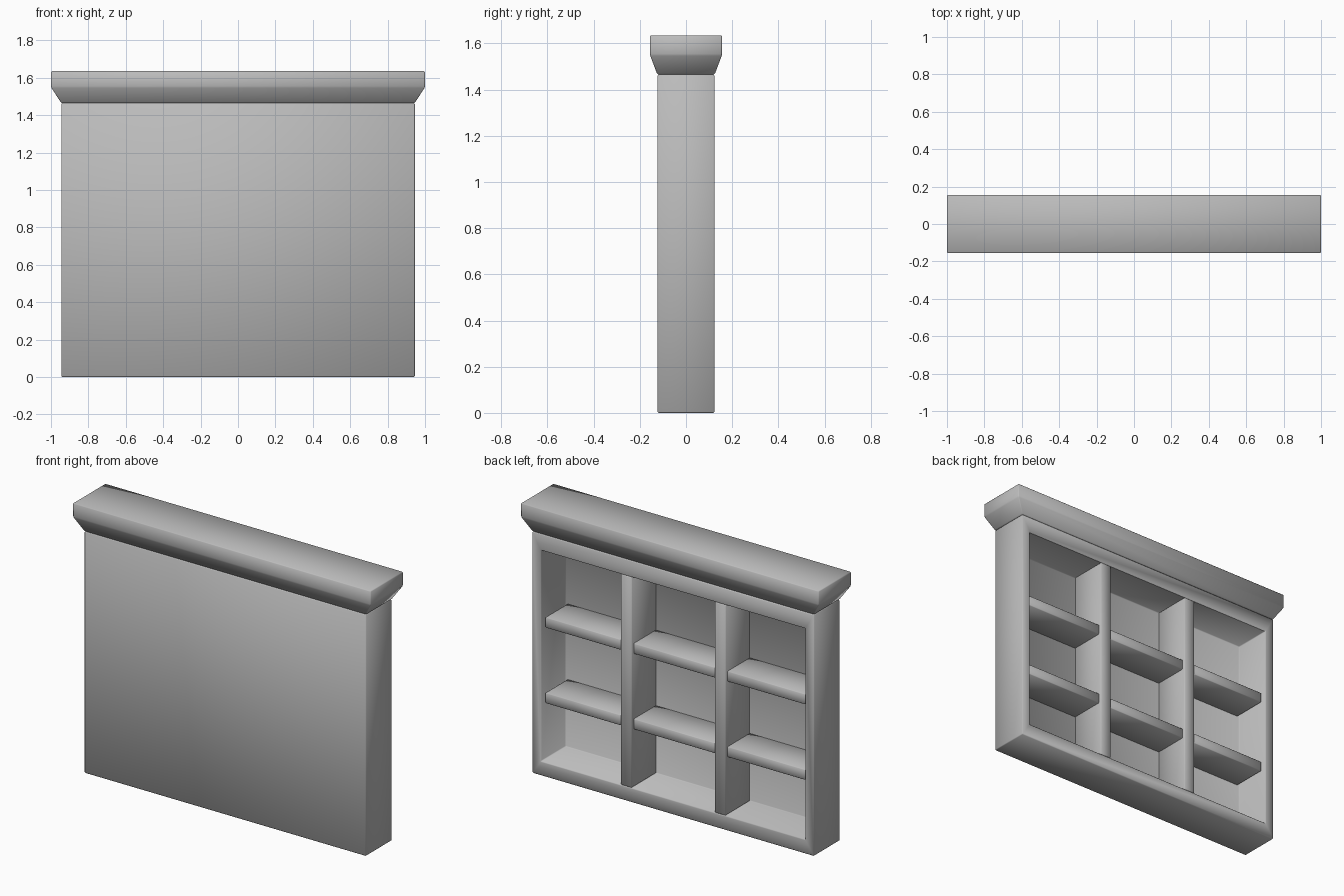
import bpy
import bmesh
import math
from mathutils import Vector

if "Cube" in bpy.data.objects:
    bpy.data.objects.remove(bpy.data.objects["Cube"], do_unlink=True)

# Material
GREY = (0.5, 0.5, 0.5, 1.0)
grey = bpy.data.materials.new("plain grey")
grey.use_nodes = True
grey.diffuse_color = GREY
grey.node_tree.nodes["Principled BSDF"].inputs["Base Color"].default_value = GREY

# Main sizes
HALF_W, HALF_D, BODY_TOP = 0.945, 0.124, 1.465
WALL, OPEN_LOW, OPEN_HIGH = 0.083, 0.087, 1.365
PANEL_Y = -0.112
DIVIDER_X, DIVIDER_W = 0.315, 0.075
SHELF_Z, SHELF_T, SHELF_SETBACK = (0.467, 0.925), 0.064, 0.02


def box(bm, low, high):
    verts = bmesh.ops.create_cube(bm, size=1)["verts"]
    low, high = Vector(low), Vector(high)
    for v in verts:
        v.co = (low + high) / 2 + v.co * (high - low)
    return verts


def finish(bm, name, bevel):
    bmesh.ops.recalc_face_normals(bm, faces=bm.faces)
    mesh = bpy.data.meshes.new(name)
    bm.to_mesh(mesh)
    bm.free()
    mesh.materials.append(grey)
    obj = bpy.data.objects.new(name, mesh)
    bpy.context.collection.objects.link(obj)
    mod = obj.modifiers.new("soft edges", 'BEVEL')
    mod.width = bevel
    mod.segments = 1
    mod.limit_method = 'ANGLE'
    mod.angle_limit = math.radians(15)
    bpy.ops.object.select_all(action='DESELECT')
    obj.select_set(True)
    bpy.context.view_layer.objects.active = obj
    bpy.ops.object.modifier_apply(modifier=mod.name)
    bpy.ops.object.shade_smooth_by_angle(angle=math.radians(50))
    return obj


# Carcass: a box with its rear face inset and pushed in to the thin panel
bm = bmesh.new()
box(bm, (-HALF_W, -HALF_D, 0), (HALF_W, HALF_D, BODY_TOP))
rear = max(bm.faces, key=lambda f: f.calc_center_median().y)
bmesh.ops.inset_region(bm, faces=[rear], thickness=WALL)
for v in rear.verts:
    v.co.z = OPEN_HIGH if v.co.z > BODY_TOP / 2 else OPEN_LOW
pushed = bmesh.ops.extrude_discrete_faces(bm, faces=[rear])["faces"][0]
for v in pushed.verts:
    v.co.y = PANEL_Y
finish(bm, "carcass", 0.005)

# Crown: flared moulding with an upright band above
bm = bmesh.new()
box(bm, (-HALF_W, -HALF_D, BODY_TOP), (HALF_W, HALF_D, 1.55))
top = max(bm.faces, key=lambda f: f.calc_center_median().z)
for v in top.verts:
    v.co.x = math.copysign(1.0, v.co.x)
    v.co.y = math.copysign(0.156, v.co.y)
band = bmesh.ops.extrude_discrete_faces(bm, faces=[top])["faces"][0]
bmesh.ops.translate(bm, verts=band.verts, vec=(0, 0, 0.085))
finish(bm, "crown", 0.005)

# Upright dividers
for side, name in ((-1, "right_divider"), (1, "left_divider")):
    bm = bmesh.new()
    x = side * DIVIDER_X
    box(bm, (x - DIVIDER_W / 2, PANEL_Y, OPEN_LOW),
        (x + DIVIDER_W / 2, HALF_D, OPEN_HIGH))
    finish(bm, name, 0.005)

# Shelves, three bays on two levels
inner = HALF_W - WALL
half = DIVIDER_W / 2
bays = {
    "right": (-inner, -DIVIDER_X - half),
    "middle": (-DIVIDER_X + half, DIVIDER_X - half),
    "left": (DIVIDER_X + half, inner),
}
for level, z in zip(("lower", "upper"), SHELF_Z):
    for bay, (x0, x1) in bays.items():
        bm = bmesh.new()
        box(bm, (x0 - 0.01, PANEL_Y, z - SHELF_T / 2),
            (x1 + 0.01, HALF_D - SHELF_SETBACK, z + SHELF_T / 2))
        finish(bm, f"{level}_{bay}_shelf", 0.004)
